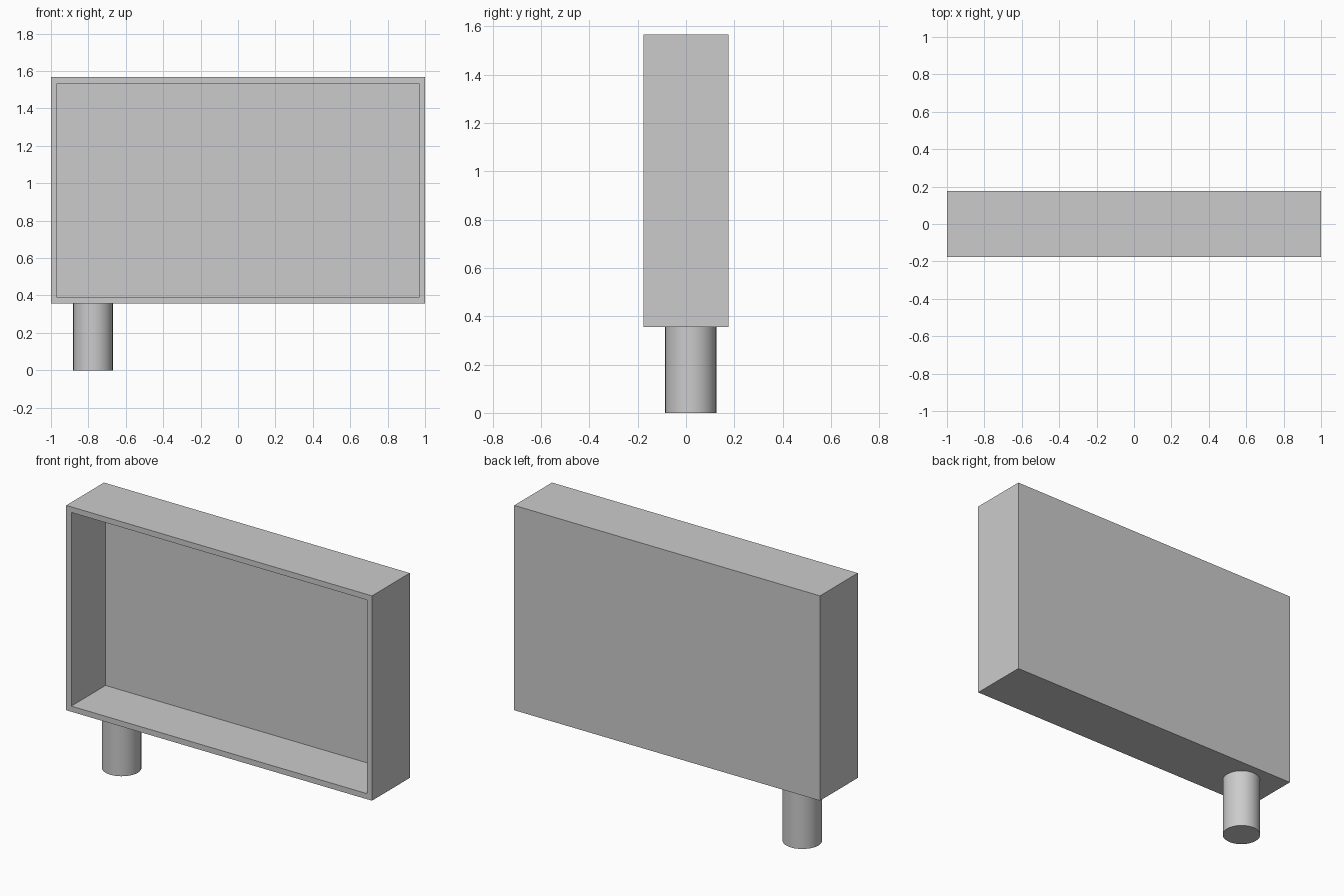
import bpy, bmesh
from mathutils import Matrix, Vector

if "Cube" in bpy.data.objects:
    bpy.data.objects.remove(bpy.data.objects["Cube"])

WIDTH, DEPTH, BOTTOM, TOP = 2.0, 0.353, 0.356, 1.567
WALL = 0.033

# Open-fronted box: inset the front face, then push it in to leave a back panel
bm = bmesh.new()
bmesh.ops.create_cube(bm, size=1.0)
bmesh.ops.scale(bm, vec=(WIDTH, DEPTH, TOP - BOTTOM), verts=bm.verts)
bmesh.ops.translate(bm, vec=(0, 0, (TOP + BOTTOM) / 2), verts=bm.verts)
bm.normal_update()
front = min(bm.faces, key=lambda f: f.calc_center_median().y)
bmesh.ops.inset_region(bm, faces=[front], thickness=WALL, use_even_offset=True)
ext = bmesh.ops.extrude_discrete_faces(bm, faces=[front])
bmesh.ops.translate(bm, vec=Vector((0, DEPTH - WALL, 0)), verts=ext["faces"][0].verts)
bmesh.ops.recalc_face_normals(bm, faces=bm.faces)
mesh = bpy.data.meshes.new("open_box")
bm.to_mesh(mesh)
bm.free()
bpy.context.collection.objects.link(bpy.data.objects.new("open_box", mesh))

# Round post under the left end
bpy.ops.mesh.primitive_cylinder_add(vertices=32, radius=0.106, depth=BOTTOM,
                                    location=(-0.775, 0.02, BOTTOM / 2))
post = bpy.context.object
post.name = "support_post"
bpy.ops.object.shade_smooth_by_angle()
